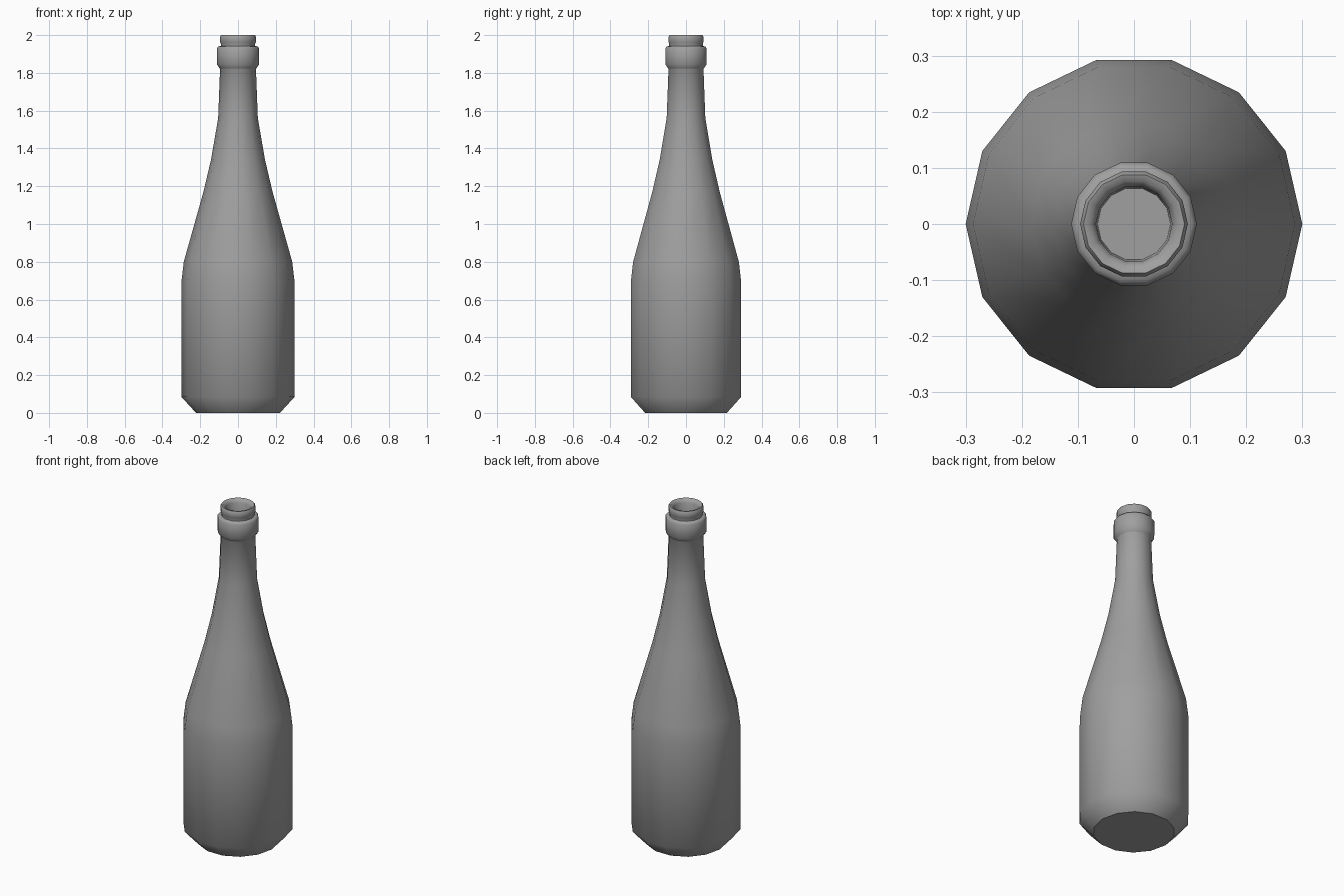
import bpy, bmesh, math

cube = bpy.data.objects.get("Cube")
if cube:
    bpy.data.objects.remove(cube, do_unlink=True)

SIDES = 14

# One plain grey glass
glass = bpy.data.materials.new("grey_glass")
glass.use_nodes = True
grey = (0.35, 0.35, 0.35, 1.0)
glass.diffuse_color = grey
glass.node_tree.nodes["Principled BSDF"].inputs["Base Color"].default_value = grey


def lathe(name, profile, smooth_angle):
    """Revolve (radius, height) points around z and cap both ends."""
    bm = bmesh.new()
    rings = []
    for r, z in profile:
        angles = [2 * math.pi * i / SIDES for i in range(SIDES)]
        rings.append([bm.verts.new((r * math.cos(a), r * math.sin(a), z)) for a in angles])
    for low, high in zip(rings, rings[1:]):
        for i in range(SIDES):
            j = (i + 1) % SIDES
            bm.faces.new((low[i], low[j], high[j], high[i]))
    bm.faces.new(rings[0][::-1])
    bm.faces.new(rings[-1])
    mesh = bpy.data.meshes.new(name)
    bm.to_mesh(mesh)
    bm.free()
    mesh.materials.append(glass)
    obj = bpy.data.objects.new(name, mesh)
    bpy.context.collection.objects.link(obj)
    bpy.ops.object.select_all(action="DESELECT")
    obj.select_set(True)
    bpy.context.view_layer.objects.active = obj
    bpy.ops.object.shade_smooth_by_angle(angle=math.radians(smooth_angle))
    return obj


base = [(0.222, 0), (0.3, 0.085)]
body = [(0.3, 0.69), (0.287, 0.8)]
shoulder = [(0.183, 1.17), (0.143, 1.34), (0.105, 1.56)]
neck = [(0.095, 1.82)]
collar = [(0.098, 1.825), (0.112, 1.845), (0.112, 1.93), (0.104, 1.94), (0.091, 1.942)]
lip = [(0.091, 1.955), (0.096, 1.965), (0.096, 1.99), (0.09, 2.0)]
mouth = [(0.078, 1.997), (0.068, 1.98), (0.065, 1.9)]

lathe("bottle", base + body + shoulder + neck + collar + lip + mouth, 46)
